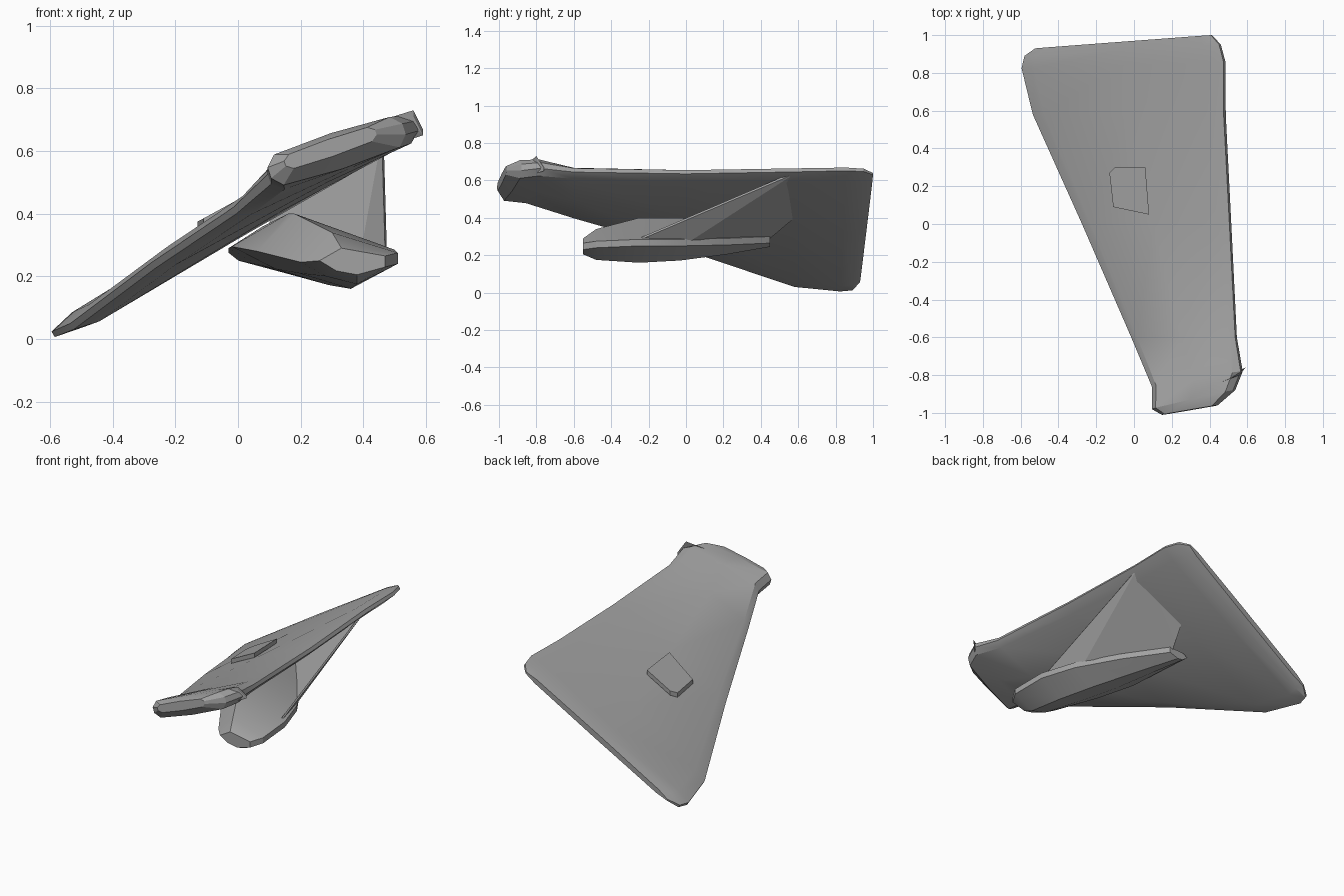
import bpy, bmesh, math
from mathutils import Vector

if "Cube" in bpy.data.objects:
    bpy.data.objects.remove(bpy.data.objects["Cube"])

grey = bpy.data.materials.new("mid grey")
grey.diffuse_color = (0.36, 0.36, 0.36, 1)
grey.use_nodes = True
grey.node_tree.nodes["Principled BSDF"].inputs["Base Color"].default_value = grey.diffuse_color


def finish(name, bm, angle=25):
    bmesh.ops.recalc_face_normals(bm, faces=bm.faces)
    me = bpy.data.meshes.new(name)
    bm.to_mesh(me)
    bm.free()
    ob = bpy.data.objects.new(name, me)
    bpy.context.collection.objects.link(ob)
    me.materials.append(grey)
    bpy.ops.object.select_all(action='DESELECT')
    ob.select_set(True)
    bpy.context.view_layer.objects.active = ob
    bpy.ops.object.shade_smooth_by_angle(angle=math.radians(angle))
    return ob


def loft(name, rings):
    bm = bmesh.new()
    rows = [[bm.verts.new(p) for p in r] for r in rings]
    n = len(rows[0])
    for a, b in zip(rows, rows[1:]):
        for i in range(n):
            j = (i + 1) % n
            bm.faces.new((a[i], a[j], b[j], b[i]))
    bm.faces.new(rows[0])
    bm.faces.new(rows[-1])
    return finish(name, bm)


def slab_ring(left, right, t, skew=0.0):
    """Flattened rounded section between two edge points."""
    l, r = Vector(left), Vector(right)
    d = (r - l).normalized()
    n = Vector((-d.z, 0, d.x)).normalized()
    prof = [(0, .3), (.07, .85), (.5, 1), (.93, .85), (1, .3),
            (1, -.3), (.93, -.85), (.5, -1), (.07, -.85), (0, -.3)]
    return [l.lerp(r, u) + n * (t * h) + Vector((0, skew * (u - .5), 0))
            for u, h in prof]


# Slanted main panel: y, left x/z, right x/z, half thickness, skew
sections = [
    (-0.985, .15, .56, .44, .66, .028, .05),
    (-0.93, .10, .53, .53, .67, .060, .10),
    (-0.82, .10, .51, .57, .68, .055, .08),
    (-0.60, -.01, .41, .54, .655, .038, 0),
    (0.00, -.27, .235, .51, .645, .037, 0),
    (0.58, -.53, .04, .48, .655, .037, 0),
    (0.84, -.59, .015, .48, .66, .034, .03),
    (0.92, -.575, .02, .455, .655, .030, .06),
    (0.965, -.52, .06, .41, .635, .018, .07),
]
loft("main_panel", [slab_ring((xl, y, zl), (xr, y, zr), t, s)
                    for y, xl, zl, xr, zr, t, s in sections])

# Lower tongue: y, then x/z of left edge, crest, right edge and keel
tongue = [
    (-0.55, .26, .25, .33, .29, .47, .265, .38, .205),
    (-0.48, .20, .245, .30, .34, .51, .275, .38, .175),
    (-0.25, .06, .28, .18, .40, .50, .285, .36, .16),
    (-0.03, -.02, .295, .16, .40, .43, .285, .29, .172),
    (0.22, -.03, .29, .08, .36, .28, .29, .17, .205),
    (0.45, -.03, .275, .00, .295, .10, .30, .04, .245),
]
loft("lower_tongue", [[(xl, y, zl), (xt, y, zt), (xr, y, zr), (xr, y, zr - .035),
                       (xb, y, zb), (xl * .55 + xb * .45, y, zl * .5 + zb * .5 - .01)]
                      for y, xl, zl, xt, zt, xr, zr, xb, zb in tongue])

# Thin web from tongue edge up to the panel's right edge
bm = bmesh.new()
pts = [(.465, .58, .635), (.475, -.24, .285), (.40, .03, .28),
       (.08, .45, .29), (.12, .58, .40)]
off = Vector((-.006, -.004, .009))
low = [bm.verts.new(p) for p in pts]
top = [bm.verts.new(Vector(p) + off) for p in pts]
bm.faces.new(low)
bm.faces.new(top[::-1])
for i in range(5):
    j = (i + 1) % 5
    bm.faces.new((low[i], low[j], top[j], top[i]))
bmesh.ops.triangulate(bm, faces=[f for f in bm.faces if len(f.verts) > 4])
finish("web", bm)


# Small plate lying almost flush in the upper face of the panel
def height(x):
    return 0.437 + 0.545 * x


outline = [(-.13, .27), (-.10, .30), (.06, .30), (.08, .05), (-.11, .09)]
loft("flush_plate", [[(x, y, height(x) + dz) for x, y in outline]
                     for dz in (-.02, .008)])

# Jagged lip piece at the front right corner of the panel
quad = [(.40, -.86, .68), (.56, -.80, .73), (.59, -.76, .67), (.50, -.86, .64)]
loft("front_lip", [[Vector(p) + Vector((0, 0, dz)) for p in quad] for dz in (-.02, 0)])
